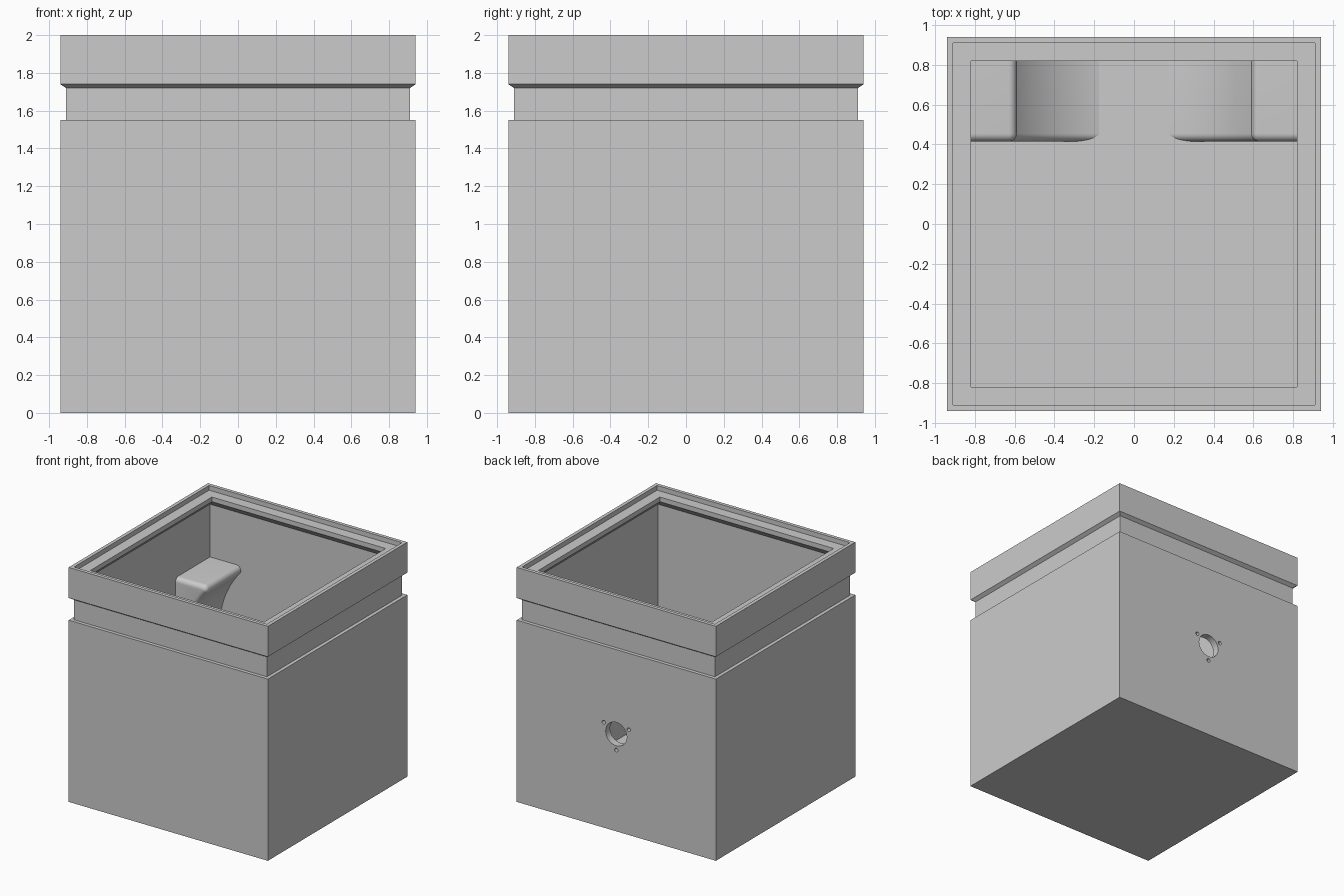
import bpy, bmesh, math
from mathutils import Matrix

if "Cube" in bpy.data.objects:
    bpy.data.objects.remove(bpy.data.objects["Cube"], do_unlink=True)

grey = bpy.data.materials.new("plain grey")
grey.use_nodes = True
colour = (0.6, 0.6, 0.6, 1)
grey.diffuse_color = colour
grey.node_tree.nodes["Principled BSDF"].inputs["Base Color"].default_value = colour


def make_object(name, bm):
    bmesh.ops.recalc_face_normals(bm, faces=bm.faces)
    mesh = bpy.data.meshes.new(name)
    bm.to_mesh(mesh)
    bm.free()
    mesh.materials.append(grey)
    obj = bpy.data.objects.new(name, mesh)
    bpy.context.scene.collection.objects.link(obj)
    return obj


def loft(name, sections):
    """Skin closed sections of equal length and cap both ends."""
    bm = bmesh.new()
    rings = [[bm.verts.new(p) for p in section] for section in sections]
    for a, b in zip(rings, rings[1:]):
        for i in range(len(a)):
            j = (i + 1) % len(a)
            bm.faces.new((a[i], a[j], b[j], b[i]))
    bm.faces.new(rings[0])
    bm.faces.new(rings[-1])
    return make_object(name, bm)


def smooth(obj):
    bpy.ops.object.select_all(action='DESELECT')
    obj.select_set(True)
    bpy.context.view_layer.objects.active = obj
    bpy.ops.object.shade_smooth_by_angle(angle=math.radians(30))


# Square box: outside wall with groove, stepped rim, undercut lip, inside wall
wall_profile = [(.94, 0), (.94, 1.55), (.91, 1.55), (.91, 1.72), (.94, 1.74),
                (.94, 2), (.91, 2), (.91, 1.96), (.82, 1.96), (.82, 1.92),
                (.88, 1.86), (.88, .06)]
box = loft("box", [[(-h, -h, z), (h, -h, z), (h, h, z), (-h, h, z)]
                   for h, z in wall_profile])

# Round port and three screw holes through the back wall
axis_z = .83
holes = [(0, axis_z, .1)]
for k in range(3):
    a = math.radians(30 + 120 * k)
    holes.append((.137 * math.cos(a), axis_z + .137 * math.sin(a), .016))
bm = bmesh.new()
for x, z, radius in holes:
    place = Matrix.Translation((x, .91, z)) @ Matrix.Rotation(math.pi / 2, 4, 'X')
    bmesh.ops.create_cone(bm, cap_ends=True, segments=32, radius1=radius,
                          radius2=radius, depth=.2, matrix=place)
cutter = make_object("hole_cutter", bm)
cutter.hide_render = True
cutter.hide_viewport = True
cut = box.modifiers.new("holes", 'BOOLEAN')
cut.operation = 'DIFFERENCE'
cut.object = cutter
cut.solver = 'EXACT'
bpy.context.view_layer.objects.active = box
bpy.ops.object.modifier_apply(modifier="holes")
bpy.data.objects.remove(cutter, do_unlink=True)
smooth(box)

# Cradle: block on the back wall with a round trough and rounded edges
TOP, R, ROUND, FRONT, BACK, SIDE, BASE = 1.41, .79, .04, .415, .9, .92, .02
tip_z = TOP - ROUND
tip_x = math.sqrt((R + ROUND) ** 2 - (tip_z - axis_z) ** 2)
phi = math.atan2(tip_z - axis_z, tip_x)


def cradle_section(y, inset):
    half = [(SIDE, BASE), (SIDE, TOP - inset)]
    tip_r = ROUND - inset + .0005
    for k in range(13):
        a = math.pi / 2 + (math.pi / 2 + phi) * k / 12
        half.append((tip_x + tip_r * math.cos(a), tip_z + tip_r * math.sin(a)))
    for k in range(1, 49):
        a = phi - (phi + math.pi / 2) * k / 48
        z = axis_z + (R + inset) * math.sin(a)
        half.append(((R + inset) * math.cos(a), max(z, BASE)))
    half[-1] = (0, half[-1][1])
    mirrored = [(-x, z) for x, z in reversed(half[:-1])]
    # Close the outline underneath, inside the floor
    outline = half + mirrored + [(0, .005)]
    return [(x, y, z) for x, z in outline]


sections = []
for k in range(9):
    a = math.pi / 2 * k / 8
    sections.append(cradle_section(FRONT + ROUND * (1 - math.sin(a)),
                                   ROUND * (1 - math.cos(a))))
sections = sections[::-1] + [cradle_section(BACK, 0)]
smooth(loft("cradle", sections))
